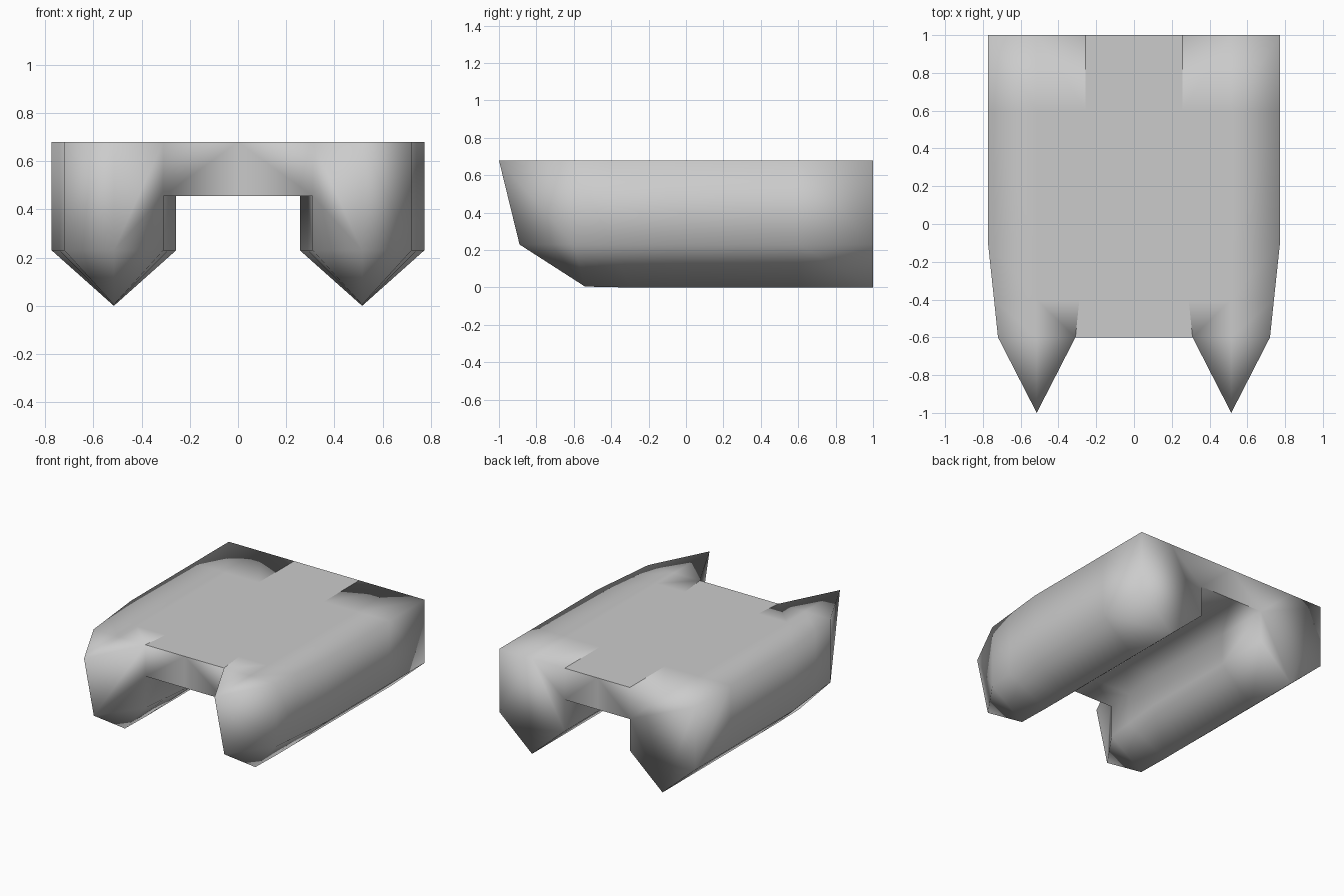
import bpy, bmesh

if "Cube" in bpy.data.objects:
    bpy.data.objects.remove(bpy.data.objects["Cube"])

CX, TOP, UNDER, CHINE = 0.515, 0.68, 0.455, 0.23
# (y, half width of one hull)
STATIONS = [(-0.6, 0.205), (-0.4, 0.226), (-0.1, 0.258), (0.6, 0.258), (1.0, 0.258)]

bm = bmesh.new()


def build_half(s):
    """One hull plus its half of the bridge deck; s is the side sign."""
    def v(x, y, z):
        return bm.verts.new((s * x, y, z))

    rings = []
    for i, (y, w) in enumerate(STATIONS):
        keel_y, keel_z = (-0.54, 0.005) if i == 0 else (min(y, 1), 0.0)
        if i == 1:
            keel_y = -0.3
        # deck centre top, inner top, hull centre top, outer top,
        # outer chine, keel, inner chine, inner wall top, deck centre underside
        rings.append([v(0, y, TOP), v(CX - w, y, TOP), v(CX, y, TOP), v(CX + w, y, TOP),
                      v(CX + w, y, CHINE), v(CX, keel_y, keel_z), v(CX - w, y, CHINE),
                      v(CX - w, y, UNDER), v(0, y, UNDER)])
    # long skins between stations
    for a, b in zip(rings, rings[1:]):
        for j in range(8):
            bm.faces.new((a[j], a[j + 1], b[j + 1], b[j]))
    # transom and deck ends
    f, r = rings[0], rings[-1]
    bm.faces.new(r[1:8])
    for q in (f, r):
        bm.faces.new((q[0], q[1], q[7], q[8]))
    # pointed bow
    t, c = v(CX, -1.0, TOP), v(CX, -0.89, CHINE)
    bm.faces.new((t, f[1], f[2]))
    bm.faces.new((t, f[2], f[3]))
    bm.faces.new((t, f[3], f[4], c))
    bm.faces.new((c, f[4], f[5]))
    bm.faces.new((c, f[5], f[6]))
    bm.faces.new((t, c, f[6], f[7], f[1]))


for side in (1, -1):
    build_half(side)
bmesh.ops.remove_doubles(bm, verts=bm.verts, dist=0.0005)
bmesh.ops.recalc_face_normals(bm, faces=bm.faces)

for face in bm.faces:
    face.smooth = True

# crisp borders of the flat deck at bow and stern
for e in bm.edges:
    p, q = e.verts[0].co, e.verts[1].co
    if abs(p.z - q.z) > 0.001 or p.z < 0.45 or max(abs(p.x), abs(q.x)) > 0.32:
        continue
    across = abs(p.y - q.y) < 0.001 and (abs(p.y + 0.6) < 0.001 or abs(p.y - 1) < 0.001)
    along = p.z > 0.6 and abs(p.x) > 0.1 and abs(q.x) > 0.1 and (
        max(p.y, q.y) < -0.39 or min(p.y, q.y) > 0.59)
    if across or along:
        e.smooth = False

mesh = bpy.data.meshes.new("catamaran_hull")
bm.to_mesh(mesh)
bm.free()
obj = bpy.data.objects.new("catamaran_hull", mesh)
bpy.context.collection.objects.link(obj)
